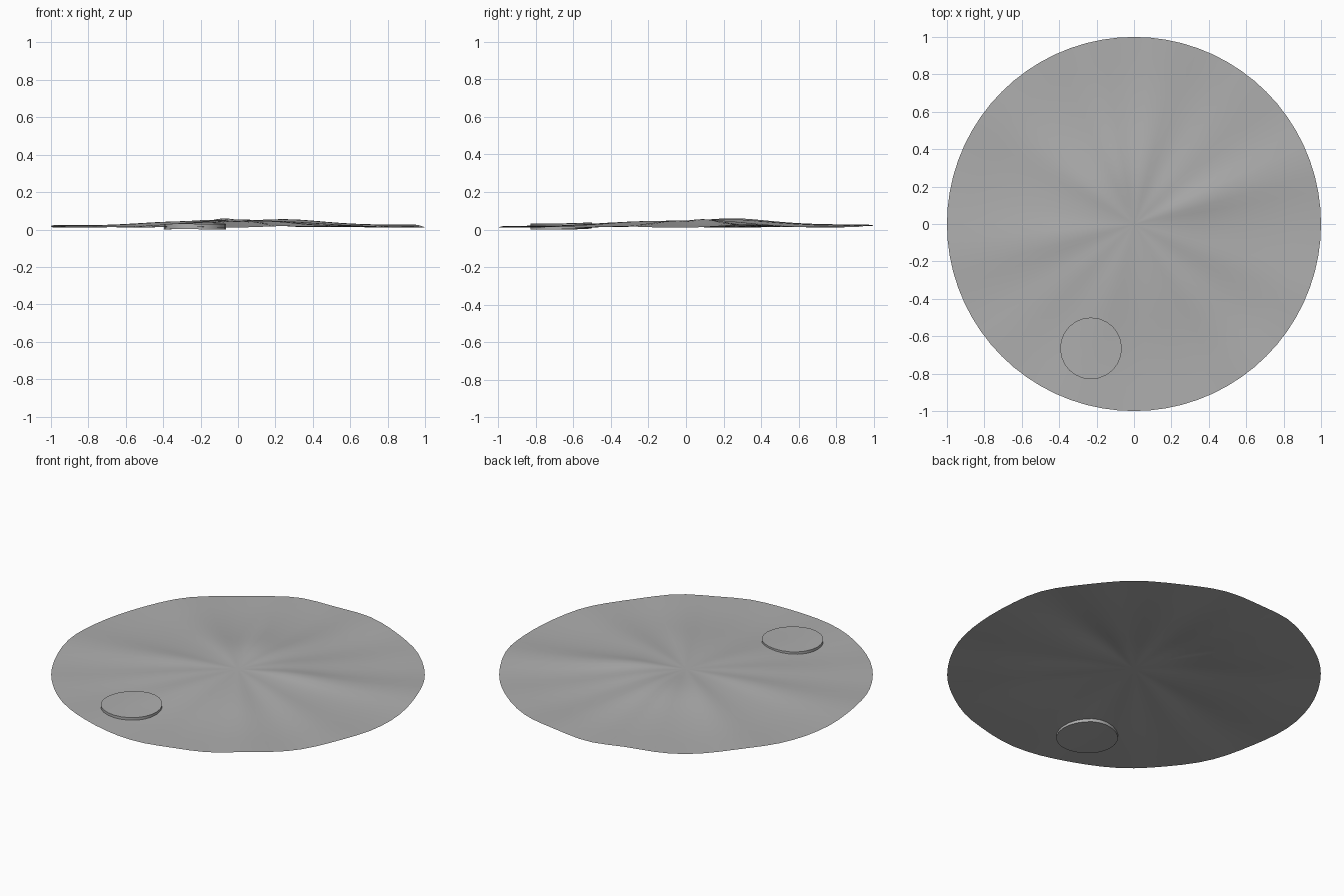
import bpy, bmesh, math

if "Cube" in bpy.data.objects:
    bpy.data.objects.remove(bpy.data.objects["Cube"])

# angle (deg), angular width, height of each radial fold
FOLDS = [(20, 11, .017), (50, 10, .006), (80, 11, .015), (106, 10, .018), (142, 11, .011),
         (190, 12, .013), (220, 9, .005), (250, 12, .007), (285, 9, .009), (307, 10, .013),
         (338, 10, .008)]


def height(x, y):
    """Gentle dome with soft folds running out from the middle."""
    r = math.hypot(x, y)
    a = math.degrees(math.atan2(y, x))
    t = min(r / .85, 1)
    z = .010 + .036 * (.5 + .5 * math.cos(math.pi * t))
    fade = min(r / .5, 1)
    fade = fade * fade * (3 - 2 * fade)
    for c, w, h in FOLDS:
        d = (a - c + 180) % 360 - 180
        z += h * fade * math.exp(-(d / w) ** 2)
    # two soft swells beside the middle
    z += .012 * math.exp(-((x + .08) ** 2 + (y - .25) ** 2) / .03)
    z += .008 * math.exp(-((x - .25) ** 2 + (y - .1) ** 2) / .03)
    return z


def disc_mesh(name, cx, cy, radius, rings, sides, surface, thick=0):
    """Disc of concentric rings following a height function, optionally solid."""
    bm = bmesh.new()
    mid = bm.verts.new((cx, cy, surface(cx, cy)))
    prev = None
    for i in range(1, rings + 1):
        ring = []
        for j in range(sides):
            a = 2 * math.pi * j / sides
            x = cx + radius * i / rings * math.cos(a)
            y = cy + radius * i / rings * math.sin(a)
            ring.append(bm.verts.new((x, y, surface(x, y))))
        for j in range(sides):
            k = (j + 1) % sides
            if prev:
                bm.faces.new((prev[j], ring[j], ring[k], prev[k]))
            else:
                bm.faces.new((mid, ring[j], ring[k]))
        prev = ring
    if thick:
        # copy the top downward, stand it on the ground and close the rim
        low = min(v.co.z for v in bm.verts)
        top = bm.faces[:]
        dup = bmesh.ops.duplicate(bm, geom=bm.verts[:] + bm.edges[:] + top)
        for v in dup["geom"]:
            if isinstance(v, bmesh.types.BMVert):
                v.co.z -= low
        for v in {v for f in top for v in f.verts}:
            v.co.z += thick - low
        rim = [e for e in bm.edges if e.is_boundary]
        bmesh.ops.bridge_loops(bm, edges=rim)
        bmesh.ops.recalc_face_normals(bm, faces=bm.faces[:])
    me = bpy.data.meshes.new(name)
    bm.to_mesh(me)
    bm.free()
    me.materials.append(grey)
    ob = bpy.data.objects.new(name, me)
    bpy.context.collection.objects.link(ob)
    return ob


grey = bpy.data.materials.new("mid_grey")
grey.diffuse_color = (.425, .425, .425, 1)
grey.use_nodes = True
grey.node_tree.nodes["Principled BSDF"].inputs["Base Color"].default_value = grey.diffuse_color

# wavy round sheet
sheet = disc_mesh("sheet", 0, 0, 1, 16, 72, height)

# small round patch, standing slightly proud on both sides of the sheet
patch = disc_mesh("patch", -.23, -.665, .165, 4, 24,
                  lambda x, y: .6 * height(x, y), thick=.029)

# smooth shading with sharp patch rim
bpy.ops.object.select_all(action='DESELECT')
for ob in (sheet, patch):
    ob.select_set(True)
bpy.context.view_layer.objects.active = patch
bpy.ops.object.shade_smooth_by_angle(angle=math.radians(40))
